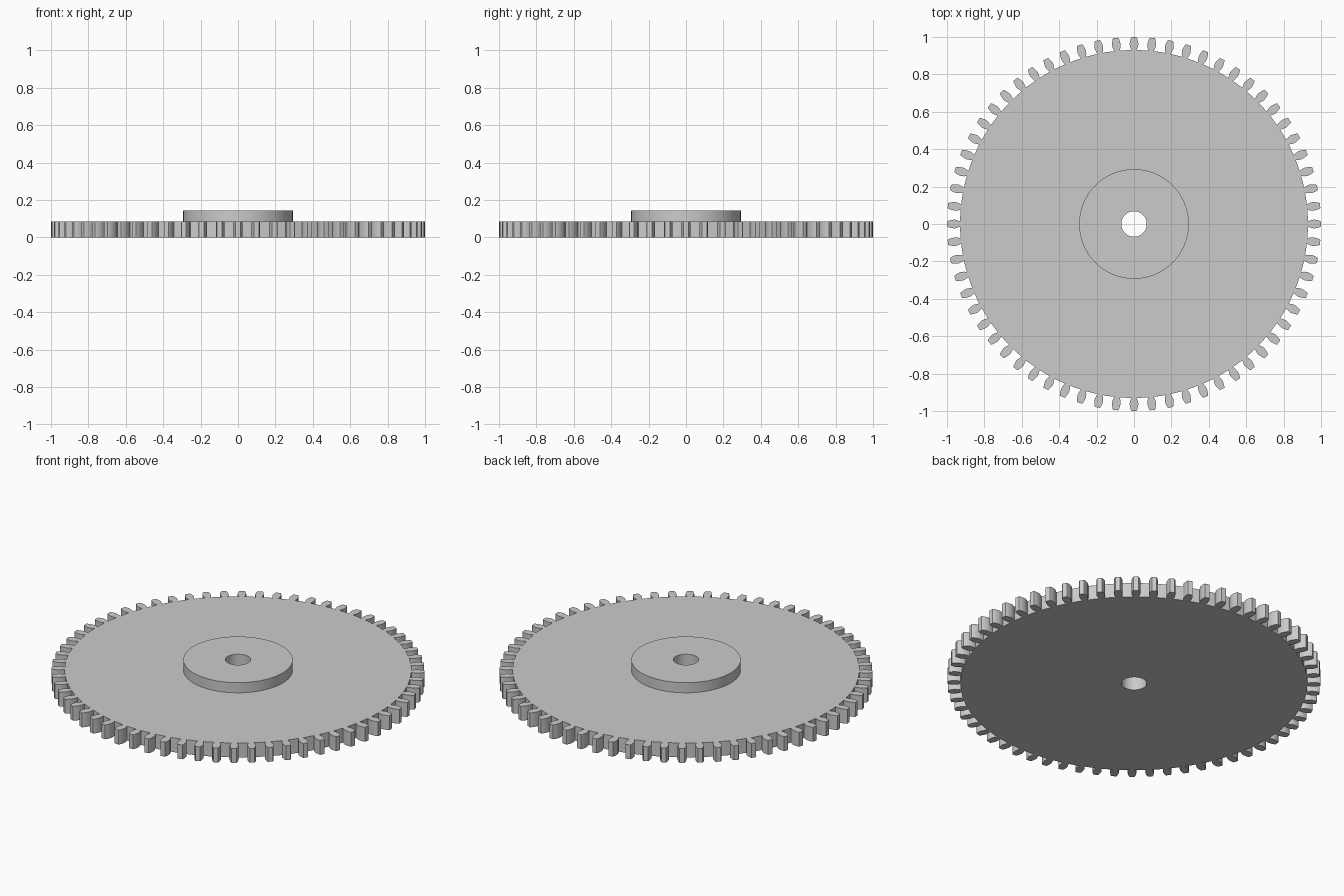
import bpy, bmesh, math
from mathutils import Matrix, Vector

cube = bpy.data.objects.get("Cube")
if cube:
    bpy.data.objects.remove(cube, do_unlink=True)

TEETH = 64
SEGMENTS = 128
ROOT = 0.93
THICK = 0.085
HUB_TOP = 0.145
HUB_R = 0.293
BORE_R = 0.068

grey = bpy.data.materials.new("plain_grey")
grey.use_nodes = True
COLOUR = (0.6, 0.6, 0.6, 1)
grey.diffuse_color = COLOUR
grey.node_tree.nodes["Principled BSDF"].inputs["Base Color"].default_value = COLOUR


def finish(name, bm):
    bmesh.ops.recalc_face_normals(bm, faces=bm.faces)
    mesh = bpy.data.meshes.new(name)
    bm.to_mesh(mesh)
    bm.free()
    mesh.materials.append(grey)
    obj = bpy.data.objects.new(name, mesh)
    bpy.context.collection.objects.link(obj)
    bpy.ops.object.select_all(action='DESELECT')
    bpy.context.view_layer.objects.active = obj
    obj.select_set(True)
    bpy.ops.object.shade_smooth_by_angle(angle=math.radians(30))
    return obj


# Disc, hub and bore turned from one closed cross-section
bm = bmesh.new()
section = [(BORE_R, 0), (ROOT, 0), (ROOT, THICK),
           (HUB_R, THICK), (HUB_R, HUB_TOP), (BORE_R, HUB_TOP)]
verts = [bm.verts.new((r, 0, z)) for r, z in section]
edges = [bm.edges.new((v, verts[(i + 1) % len(verts)])) for i, v in enumerate(verts)]
bmesh.ops.spin(bm, geom=verts + edges, cent=(0, 0, 0), axis=(0, 0, 1),
               angle=math.tau, steps=SEGMENTS, use_merge=False)
bmesh.ops.remove_doubles(bm, verts=bm.verts, dist=0.0001)
finish("gear_disc_with_hub", bm)

# Ring of teeth: narrow neck, wide middle, tapered tip (radius, half width)
flank = [(ROOT - 0.002, 0.014), (0.945, 0.02), (0.962, 0.0235),
         (0.982, 0.02), (0.995, 0.016), (1.0, 0.013)]
outline = flank + [(r, -w) for r, w in reversed(flank)]
bm = bmesh.new()
for i in range(TEETH):
    turn = Matrix.Rotation(math.tau * i / TEETH, 3, 'Z')
    face = bm.faces.new([bm.verts.new(turn @ Vector((r, w, 0))) for r, w in outline])
    top = bmesh.ops.extrude_face_region(bm, geom=[face], use_keep_orig=True)["geom"]
    bmesh.ops.translate(bm, vec=(0, 0, THICK),
                        verts=[g for g in top if isinstance(g, bmesh.types.BMVert)])
finish("gear_teeth", bm)
